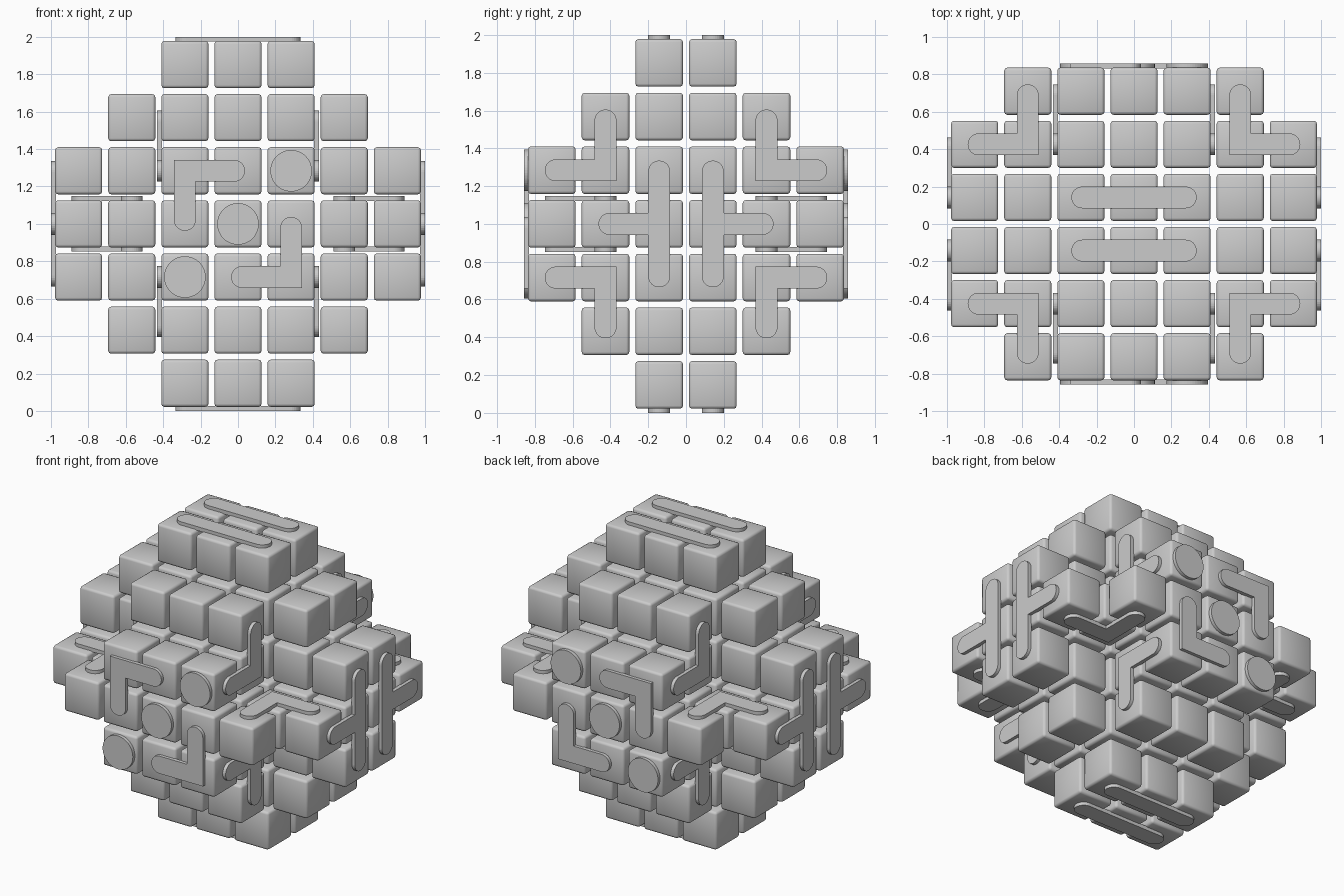
import bpy
import bmesh
from math import cos, sin, pi, atan2
from mathutils import Matrix, Vector

cube = bpy.data.objects.get("Cube")
if cube:
    bpy.data.objects.remove(cube, do_unlink=True)

PITCH = 0.284     # spacing of the blocks
SIZE = 0.252      # edge of one block
RAISE = 0.022     # height of the raised markings
R = 0.058         # half width of a marking
MID = Vector((0, 0, 1))

grey = bpy.data.materials.new("plain_grey")
grey.use_nodes = True
grey.diffuse_color = (0.6, 0.6, 0.6, 1)
grey.node_tree.nodes["Principled BSDF"].inputs["Base Color"].default_value = (0.6, 0.6, 0.6, 1)


def finish(bm, name, smooth):
    bmesh.ops.recalc_face_normals(bm, faces=bm.faces)
    for f in bm.faces:
        f.smooth = smooth
    mesh = bpy.data.meshes.new(name)
    bm.to_mesh(mesh)
    bm.free()
    mesh.materials.append(grey)
    obj = bpy.data.objects.new(name, mesh)
    bpy.context.collection.objects.link(obj)


# Stepped layers of rounded blocks: reach in x for each row, keyed by |layer|
REACH = {0: {0.5: 3, 1.5: 3, 2.5: 2},
         1: {0.5: 3, 1.5: 1, 2.5: 1},
         2: {0.5: 2, 1.5: 1},
         3: {0.5: 1}}
for layer in range(-3, 4):
    bm = bmesh.new()
    for row, reach in REACH[abs(layer)].items():
        for side in (-1, 1):
            for col in range(-reach, reach + 1):
                spot = MID + PITCH * Vector((col, side * row, layer))
                bmesh.ops.create_cube(bm, size=SIZE, matrix=Matrix.Translation(spot))
    bmesh.ops.bevel(bm, geom=bm.edges[:], offset=0.016, segments=2,
                    profile=0.5, affect='EDGES')
    finish(bm, f"block_layer_{layer + 4}", True)


def outline(arms):
    """Outline of round-ended arms that meet at the origin."""
    arms = sorted((Vector(a) for a in arms), key=lambda a: atan2(a.y, a.x))
    points = []
    for a, b in zip(arms, arms[1:] + arms[:1]):
        start = atan2(a.y, a.x) - pi / 2
        points += [a + R * Vector((cos(start + pi * i / 16), sin(start + pi * i / 16)))
                   for i in range(17)]
        da, db = a.normalized(), b.normalized()
        turn = da.cross(db)
        if abs(turn) > 0.5:
            points.append((da + db) * R * (1 if turn > 0 else -1))
    return points


def disc():
    return [Vector((cos(2 * pi * i / 48), sin(2 * pi * i / 48))) * 0.111 for i in range(48)]


def plate(name, axis, level, cell, points):
    """Raised plate on the outer face of the blocks at this level."""
    side = 1 if level > 0 else -1
    base = level * PITCH + side * (SIZE / 2 - 0.004)
    bm = bmesh.new()
    verts = []
    for p in points:
        co = [p.x + cell[0] * PITCH, p.y + cell[1] * PITCH]
        co.insert(axis, base)
        verts.append(bm.verts.new(MID + Vector(co)))
    face = bm.faces.new(verts)
    out = bmesh.ops.extrude_face_region(bm, geom=[face])
    push = Vector((0, 0, 0))
    push[axis] = side * (RAISE + 0.004)
    bmesh.ops.translate(bm, vec=push,
                        verts=[v for v in out["geom"] if isinstance(v, bmesh.types.BMVert)])
    finish(bm, name, False)


ARM, BAR = 0.263, 0.277
SIDES = (-1, 1)
for s in SIDES:
    # Front and back faces: discs on a diagonal with an angle on either side
    for i in (-1, 0, 1):
        plate("disc_mark", 1, s * 2.5, (i, i), disc())
    for t in SIDES:
        plate("face_angle_mark", 1, s * 2.5, (t, -t), outline([(-t * ARM, 0), (0, t * ARM)]))
    for t in SIDES:
        # Top and bottom bars, and side bars with a branch
        plate("long_bar_mark", 2, s * 3, (0, t / 2), outline([(-BAR, 0), (BAR, 0)]))
        plate("branched_bar_mark", 0, s * 3, (t / 2, 0),
              outline([(0, -BAR), (0, BAR), (t * ARM, 0)]))
        # Angles lying in the recessed corners
        for u in SIDES:
            plate("side_angle_mark", 0, s, (t * 1.5, u), outline([(t * ARM, 0), (0, u * ARM)]))
            # The middle layer carries these on both its upper and lower face
            plate("flat_angle_mark", 2, s * 1e-6, (t * 2, u * 1.5),
                  outline([(t * ARM, 0), (0, u * ARM)]))
